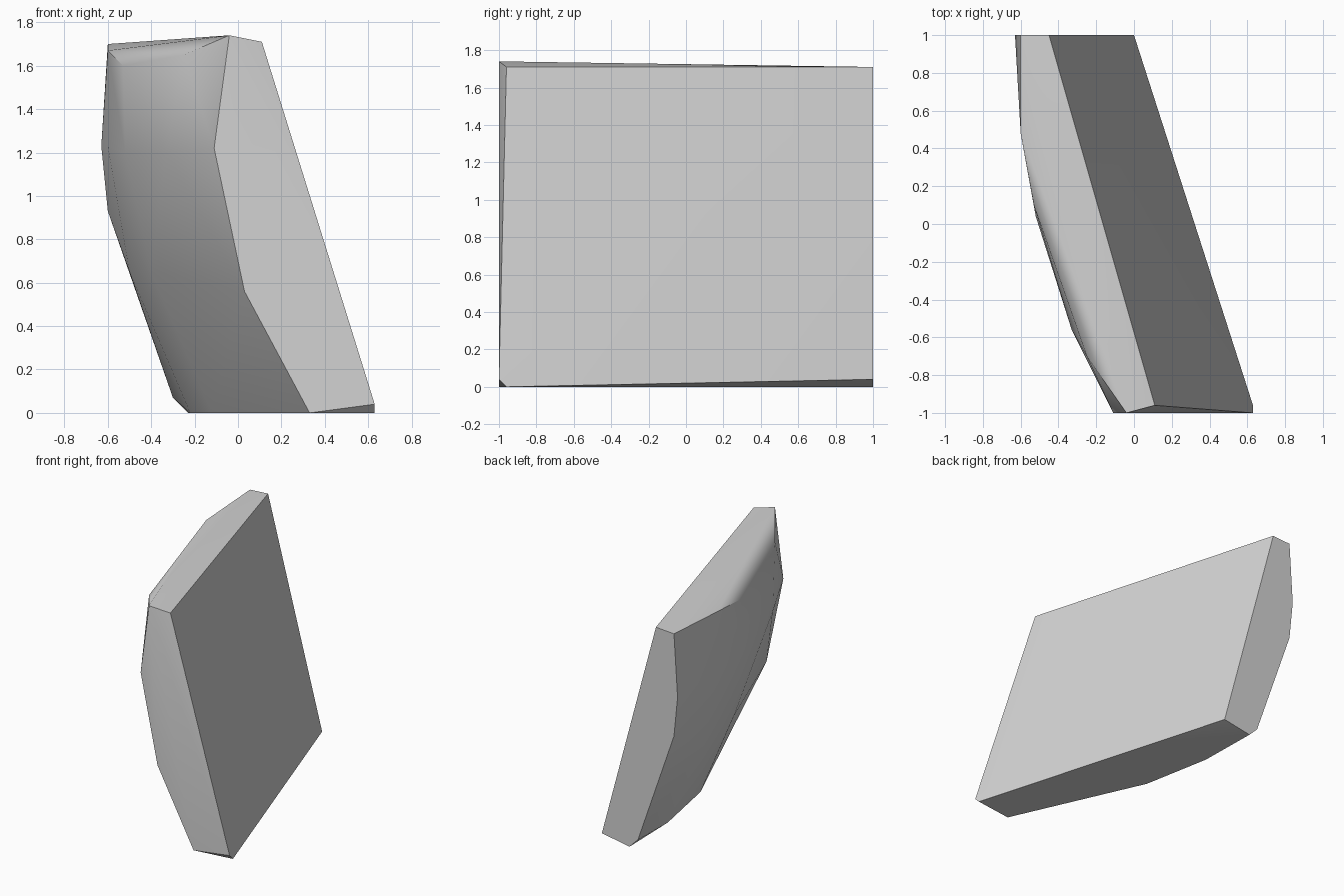
import bpy
import bmesh
import math

cube = bpy.data.objects.get("Cube")
if cube:
    bpy.data.objects.remove(cube, do_unlink=True)

# One flat stone grey
grey = bpy.data.materials.new("stone_grey")
grey.use_nodes = True
colour = (0.65, 0.65, 0.65, 1.0)
grey.diffuse_color = colour
shader = next(n for n in grey.node_tree.nodes if n.type == "BSDF_PRINCIPLED")
shader.inputs["Base Color"].default_value = colour

# Flat slanted face with one clipped corner
flat_face = [(0.11, -0.96, 1.71), (-0.45, 1, 1.71), (0, 1, 0.04),
             (0.63, -1, 0.04), (0.63, -0.96, 0)]
# Front and back end outlines as (x, z)
front_end = [(-0.04, 1.74), (-0.11, 1.22), (0.03, 0.56), (0.33, 0)]
back_end = [(-0.6, 1.7), (-0.63, 1.23), (-0.6, 0.93), (-0.3, 0.07), (-0.23, 0)]
# Underside outline as (x, y)
underside = [(-0.12, 0), (-0.22, 0.53)]
# Upper ridge and the bulging face
ridge = [(-0.6, 0.48, 1.67), (-0.53, 0.1, 1.6), (-0.25, -0.7, 1.65)]
bulge = [(-0.6, 0.48, 1.23), (-0.52, 0.04, 1.2), (-0.33, -0.56, 1.2),
         (-0.5, 0.5, 0.65), (-0.4, 0, 0.65), (-0.18, -0.5, 0.65)]

points = flat_face + ridge + bulge
points += [(x, -1, z) for x, z in front_end]
points += [(x, 1, z) for x, z in back_end]
points += [(x, y, 0) for x, y in underside]

# Wrap the outlines into one solid shard
bm = bmesh.new()
for point in points:
    bm.verts.new(point)
hull = bmesh.ops.convex_hull(bm, input=bm.verts)
loose = {g for g in hull["geom_interior"] + hull["geom_unused"]
         if isinstance(g, bmesh.types.BMVert)}
bmesh.ops.delete(bm, geom=list(loose), context="VERTS")
bmesh.ops.dissolve_limit(bm, angle_limit=math.radians(1),
                         verts=bm.verts, edges=bm.edges)
bmesh.ops.recalc_face_normals(bm, faces=bm.faces)
mesh = bpy.data.meshes.new("stone_shard")
bm.to_mesh(mesh)
bm.free()
mesh.materials.append(grey)
shard = bpy.data.objects.new("stone_shard", mesh)
bpy.context.collection.objects.link(shard)

# Smooth bulge, crisp rim
bpy.ops.object.select_all(action="DESELECT")
shard.select_set(True)
bpy.context.view_layer.objects.active = shard
bpy.ops.object.shade_smooth_by_angle(angle=math.radians(30))
